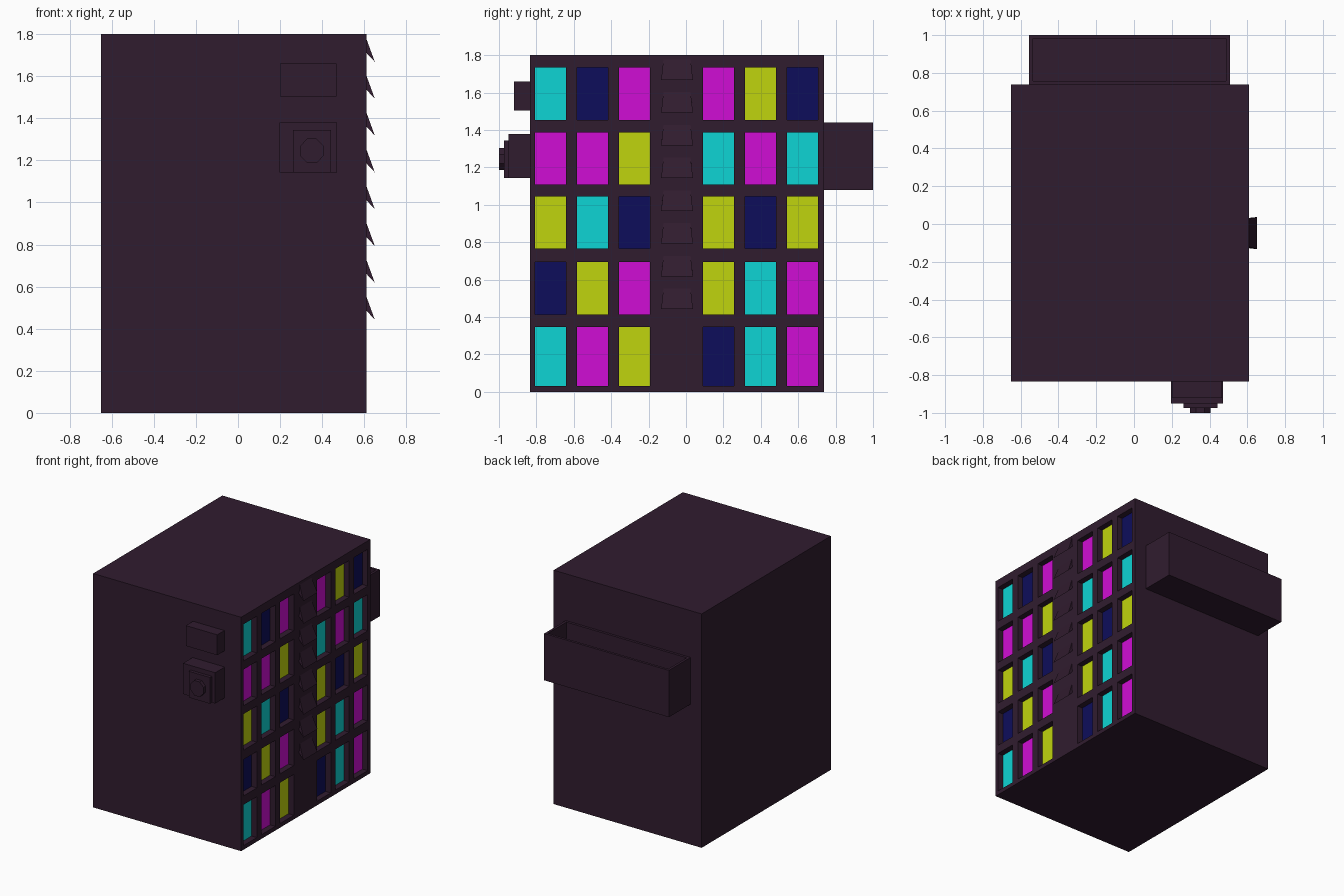
import bpy, bmesh, math

if "Cube" in bpy.data.objects:
    bpy.data.objects.remove(bpy.data.objects["Cube"])

def material(name, rgb):
    m = bpy.data.materials.new(name)
    m.diffuse_color = (*rgb, 1)
    m.use_nodes = True
    m.node_tree.nodes["Principled BSDF"].inputs["Base Color"].default_value = m.diffuse_color
    return m

wall = material("dark_wall", (0.03, 0.0115, 0.028))
panes = {
    "C": material("cyan_glass", (0.004, 0.66, 0.66)),
    "M": material("magenta_glass", (0.63, 0.004, 0.66)),
    "Y": material("yellow_glass", (0.53, 0.66, 0.004)),
    "N": material("navy_glass", (0.004, 0.004, 0.105)),
}

def finish(bm, name, mats=(wall,)):
    bmesh.ops.recalc_face_normals(bm, faces=bm.faces[:])
    me = bpy.data.meshes.new(name)
    bm.to_mesh(me)
    bm.free()
    for m in mats:
        me.materials.append(m)
    ob = bpy.data.objects.new(name, me)
    bpy.context.collection.objects.link(ob)
    return ob

def box(bm, x0, x1, y0, y1, z0, z1):
    vs = bmesh.ops.create_cube(bm, size=1)["verts"]
    for v in vs:
        v.co = ((x0 + x1) / 2 + v.co.x * (x1 - x0),
                (y0 + y1) / 2 + v.co.y * (y1 - y0),
                (z0 + z1) / 2 + v.co.z * (z1 - z0))
    return vs

# Tower block: window wall as a grid, pulled back to a box, windows recessed
X0, X1, Y0, Y1, H = -0.65, 0.61, -0.833, 0.738, 1.8
cols = [(-0.807, -0.642), (-0.583, -0.417), (-0.358, -0.193),
        (0.091, 0.257), (0.316, 0.481), (0.54, 0.706)]
rows = [(0.032, 0.346), (0.414, 0.694), (0.766, 1.044), (1.108, 1.387), (1.453, 1.735)]
colours = ["CMYNCM", "NYMYCM", "YCNYNY", "MMYCMC", "CNMMYN"]
ys = [Y0] + [v for c in cols for v in c] + [Y1]
zs = [0] + [v for r in rows for v in r] + [H]

bm = bmesh.new()
grid = [[bm.verts.new((X1, y, z)) for y in ys] for z in zs]
windows, letters = [], []
for j in range(len(zs) - 1):
    for i in range(len(ys) - 1):
        f = bm.faces.new((grid[j][i], grid[j][i + 1], grid[j + 1][i + 1], grid[j + 1][i]))
        if i % 2 and j % 2:
            windows.append(f)
            letters.append(colours[j // 2][i // 2])
rim = [e for e in bm.edges if e.is_boundary]
new = bmesh.ops.extrude_edge_only(bm, edges=rim)["geom"]
for v in new:
    if isinstance(v, bmesh.types.BMVert):
        v.co.x = X0
bmesh.ops.holes_fill(bm, edges=[e for e in bm.edges if e.is_boundary], sides=0)
for f, letter in zip(windows, letters):
    pane = bmesh.ops.extrude_discrete_faces(bm, faces=[f])["faces"][0]
    pane.material_index = 1 + list(panes).index(letter)
    for v in pane.verts:
        v.co.x -= 0.045
finish(bm, "tower_block", [wall, *panes.values()])

# Slanted louvre fins between the window columns
bm = bmesh.new()
for k in range(8):
    z = 0.443 + 0.175 * k
    a, b = [[bm.verts.new(p) for p in ((X1 - 0.002, -0.048 + s * 0.072, z + 0.115),
                                       (0.65, -0.048 + s * 0.085, z),
                                       (X1 - 0.002, -0.048 + s * 0.08, z + 0.045))]
            for s in (-1, 1)]
    bm.faces.new(a)
    bm.faces.new(b[::-1])
    for i in range(3):
        j = (i + 1) % 3
        bm.faces.new((a[i], b[i], b[j], a[j]))
finish(bm, "louvre_fins")

# Open-topped balcony on the back
bm = bmesh.new()
box(bm, -0.555, 0.507, Y1, 1.0, 1.08, 1.44)
bm.normal_update()
top = max(bm.faces, key=lambda f: f.calc_center_median().z)
bmesh.ops.inset_region(bm, faces=[top], thickness=0.027)
floor = bmesh.ops.extrude_discrete_faces(bm, faces=[top])["faces"][0]
for v in floor.verts:
    v.co.z = 1.11
finish(bm, "balcony")

# Wall units on the front
bm = bmesh.new()
box(bm, 0.2, 0.467, -0.92, Y0, 1.503, 1.66)
finish(bm, "upper_wall_unit")

bm = bmesh.new()
box(bm, 0.197, 0.47, -0.949, Y0, 1.143, 1.38)
box(bm, 0.262, 0.443, -0.973, -0.949, 1.143, 1.345)
finish(bm, "lower_wall_unit")

# Eight-sided knob on the lower unit
bm = bmesh.new()
R = 0.055 / math.cos(math.pi / 8)
ring = [bm.verts.new((0.351 + R * math.cos(a), -1.0, 1.245 + 1.05 * R * math.sin(a)))
        for a in [math.pi / 8 + k * math.pi / 4 for k in range(8)]]
face = bm.faces.new(ring)
ext = bmesh.ops.extrude_face_region(bm, geom=[face])["geom"]
for v in ext:
    if isinstance(v, bmesh.types.BMVert):
        v.co.y = -0.973
finish(bm, "unit_knob")
